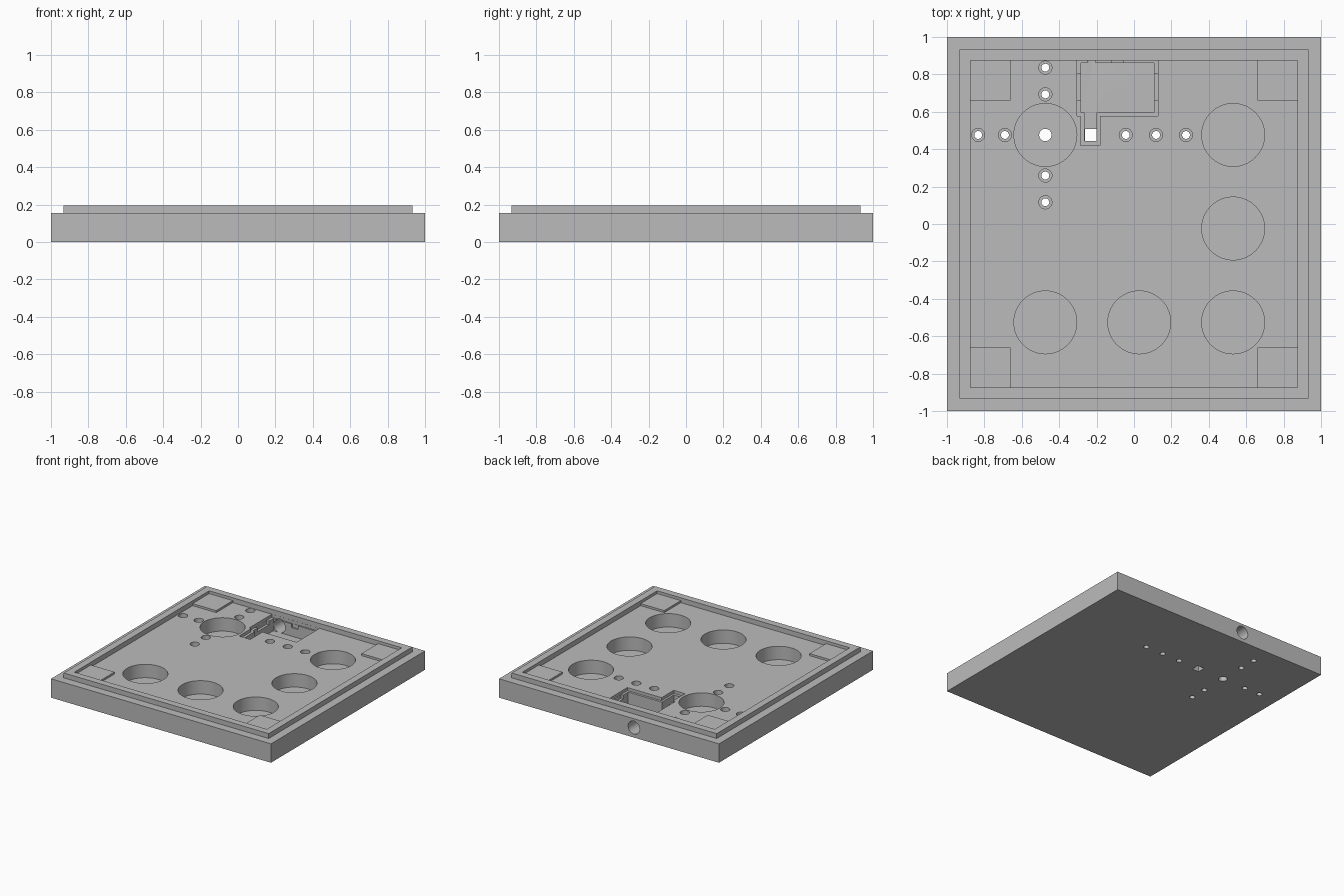
import bpy, bmesh
from math import radians

if "Cube" in bpy.data.objects:
    bpy.data.objects.remove(bpy.data.objects["Cube"], do_unlink=True)

grey = bpy.data.materials.new("plain grey")
grey.use_nodes = True
grey.diffuse_color = (0.5, 0.5, 0.5, 1)
grey.node_tree.nodes["Principled BSDF"].inputs["Base Color"].default_value = (0.5, 0.5, 0.5, 1)

FLOOR, TOP = 0.155, 0.25


def add_object(name, bm):
    bmesh.ops.recalc_face_normals(bm, faces=bm.faces)
    mesh = bpy.data.meshes.new(name)
    bm.to_mesh(mesh)
    bm.free()
    mesh.materials.append(grey)
    obj = bpy.data.objects.new(name, mesh)
    bpy.context.collection.objects.link(obj)
    return obj


def box(name, x0, x1, y0, y1, z0, z1):
    bm = bmesh.new()
    bmesh.ops.create_cube(bm, size=1)
    for v in bm.verts:
        v.co.x = x1 if v.co.x > 0 else x0
        v.co.y = y1 if v.co.y > 0 else y0
        v.co.z = z1 if v.co.z > 0 else z0
    return add_object(name, bm)


def cylinder(name, x, y, r, z0, z1, sides=64):
    bm = bmesh.new()
    bmesh.ops.create_cone(bm, cap_ends=True, segments=sides, radius1=r, radius2=r, depth=z1 - z0)
    bmesh.ops.translate(bm, vec=(x, y, (z0 + z1) / 2), verts=bm.verts)
    return add_object(name, bm)


def cut(target, cutter):
    cutter.hide_render = True
    mod = target.modifiers.new("cut", "BOOLEAN")
    mod.operation, mod.solver, mod.object = "DIFFERENCE", "EXACT", cutter
    bpy.context.view_layer.objects.active = target
    bpy.ops.object.modifier_apply(modifier=mod.name)
    bpy.data.objects.remove(cutter, do_unlink=True)


# Square tray with a raised lip, from nested square rings
bm = bmesh.new()
profile = [(1, 0), (1, FLOOR), (0.932, FLOOR), (0.932, 0.195), (0.875, 0.195), (0.875, FLOOR)]
rings = [[bm.verts.new((sx * r, sy * r, z)) for sx, sy in ((-1, -1), (1, -1), (1, 1), (-1, 1))]
         for r, z in profile]
for low, high in zip(rings, rings[1:]):
    for i in range(4):
        j = (i + 1) % 4
        bm.faces.new((low[i], low[j], high[j], high[i]))
bm.faces.new(rings[0])
bm.faces.new(rings[-1])
tray = add_object("tray", bm)

# Round pockets
left, middle, right = -0.474, 0.028, 0.53
for x, y in ((left, -0.526), (middle, -0.526), (right, -0.526), (right, -0.024), (right, 0.476), (left, 0.476)):
    cut(tray, cylinder("round_pocket_cutter", x, y, 0.168, 0.045, TOP))
cut(tray, cylinder("centre_hole_cutter", left, 0.476, 0.033, -0.1, TOP, 32))

# Counterbored small holes in a cross, plus a row
small_holes = [(left, 0.476 + d) for d in (-0.36, -0.217, 0.217, 0.36)]
small_holes += [(x, 0.476) for x in (-0.833, -0.69, -0.044, 0.118, 0.278)]
for x, y in small_holes:
    cut(tray, cylinder("counterbore_cutter", x, y, 0.035, 0.045, TOP, 32))
    cut(tray, cylinder("small_hole_cutter", x, y, 0.021, -0.1, TOP, 32))

# Rectangular compartment: cover ledge, deep pocket, side channel, square hole
cut(tray, box("ledge_cutter", -0.305, 0.128, 0.578, 0.874, 0.13, TOP))
cut(tray, box("channel_ledge_cutter", -0.285, -0.183, 0.42, 0.6, 0.13, TOP))
cut(tray, box("compartment_cutter", -0.283, 0.107, 0.597, 0.862, 0.03, TOP))
cut(tray, box("channel_cutter", -0.264, -0.2, 0.443, 0.65, 0.031, TOP))
cut(tray, box("square_hole_cutter", -0.263, -0.201, 0.444, 0.507, -0.1, TOP))

# Clip notches in the ledge
for x0, x1 in ((-0.304, -0.27), (0.09, 0.127)):
    cut(tray, box("side_notch_cutter", x0, x1, 0.66, 0.805, 0.1, 0.14))
cut(tray, box("back_notch_cutter", -0.118, -0.06, 0.85, 0.873, 0.1, 0.14))

# Cable hole through the back wall
bm = bmesh.new()
bmesh.ops.create_cone(bm, cap_ends=True, segments=48, radius1=0.053, radius2=0.053, depth=0.3)
hole = add_object("cable_hole_cutter", bm)
hole.rotation_euler.x = radians(90)
hole.location = (-0.227, 0.97, 0.082)
bpy.context.view_layer.update()
cut(tray, hole)

# Raised corner pads
for sx, side in ((-1, "right"), (1, "left")):
    for sy, end in ((-1, "front"), (1, "back")):
        xs = sorted((sx * 0.66, sx * 0.876))
        ys = sorted((sy * 0.66, sy * 0.876))
        box(f"corner_pad_{end}_{side}", *xs, *ys, 0.145, 0.172)

# Smooth the hole walls, keep edges sharp
bpy.ops.object.select_all(action="DESELECT")
tray.select_set(True)
bpy.context.view_layer.objects.active = tray
bpy.ops.object.shade_smooth_by_angle(angle=radians(30))
